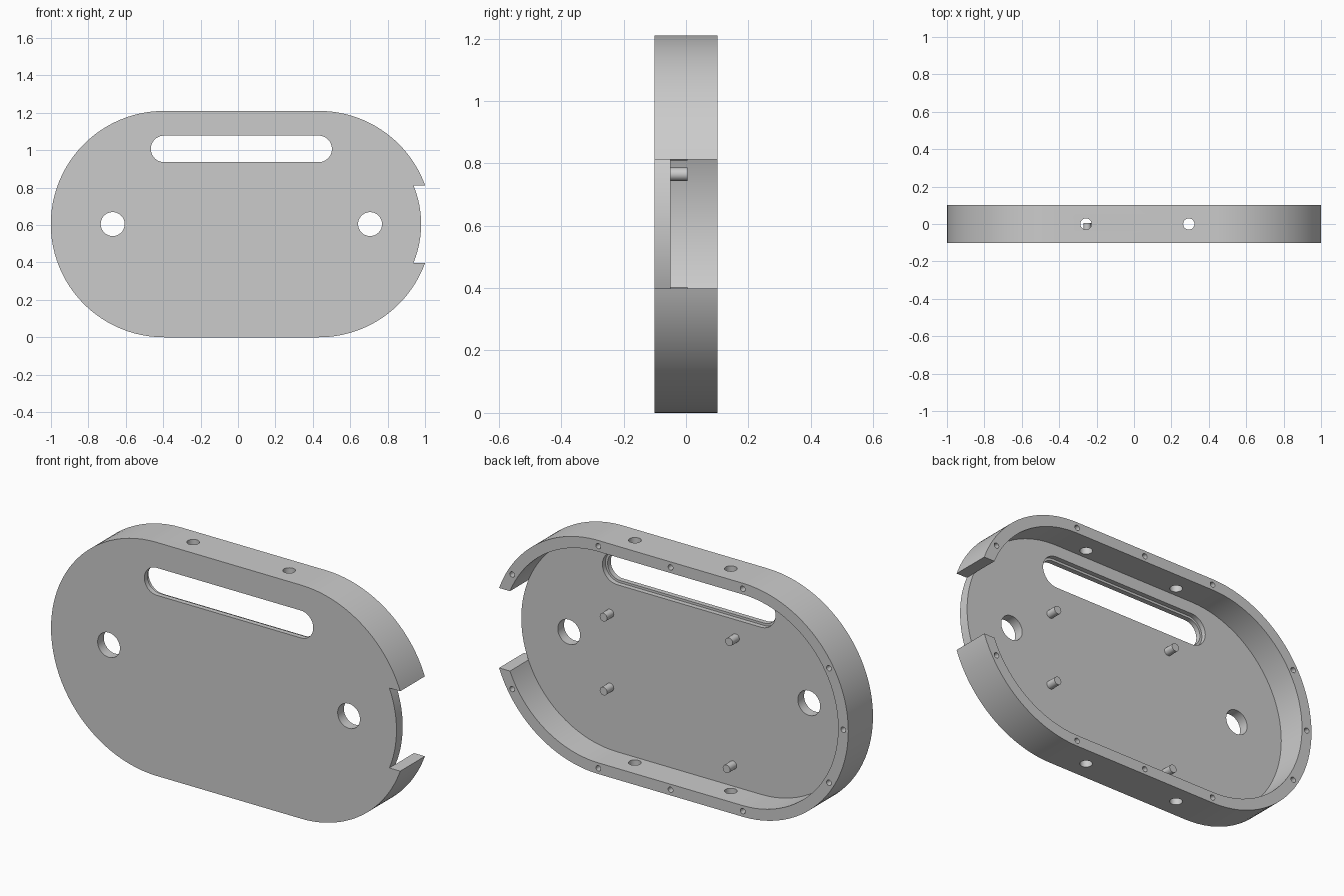
import bpy, bmesh, math
from mathutils import Matrix

cube = bpy.data.objects.get("Cube")
if cube:
    bpy.data.objects.remove(cube, do_unlink=True)

CX, CZ = 0.018, 0.605              # centre of the rounded outline
HALF, R, WALL = 0.414, 0.605, 0.058
FRONT, FLOOR, BACK = -0.101, -0.05, 0.101
NOTCH = 0.207                      # half height of the side opening

grey = bpy.data.materials.new("plain grey")
grey.use_nodes = True
grey.diffuse_color = (0.6, 0.6, 0.6, 1)
grey.node_tree.nodes["Principled BSDF"].inputs["Base Color"].default_value = (0.6, 0.6, 0.6, 1)


def arc(cx, cz, r, a, b, n=48):
    return [(cx + r * math.cos(a + (b - a) * i / n),
             cz + r * math.sin(a + (b - a) * i / n)) for i in range(n + 1)]


def open_outline(r):
    """Stadium outline running around from the top to the bottom of the notch."""
    a, q = math.asin(NOTCH / r), math.pi / 2
    return (arc(CX + HALF, CZ, r, a, q) + arc(CX - HALF, CZ, r, q, 3 * q)
            + arc(CX + HALF, CZ, r, -q, -a))


def slot_outline(cx, cz, half, r):
    q = math.pi / 2
    return arc(cx + half, cz, r, -q, q, 24) + arc(cx - half, cz, r, q, 3 * q, 24)


def finish(bm, name):
    bmesh.ops.recalc_face_normals(bm, faces=bm.faces)
    mesh = bpy.data.meshes.new(name)
    bm.to_mesh(mesh)
    bm.free()
    obj = bpy.data.objects.new(name, mesh)
    bpy.context.collection.objects.link(obj)
    mesh.materials.append(grey)
    return obj


def prism(name, outline, y0, y1):
    bm = bmesh.new()
    face = bm.faces.new([bm.verts.new((x, y0, z)) for x, z in outline])
    out = bmesh.ops.extrude_face_region(bm, geom=[face])
    moved = [v for v in out["geom"] if isinstance(v, bmesh.types.BMVert)]
    bmesh.ops.translate(bm, vec=(0, y1 - y0, 0), verts=moved)
    return finish(bm, name)


def rod(name, x, y, z, r, length, axis="Y", sides=32):
    bm = bmesh.new()
    turn = Matrix.Rotation(math.pi / 2, 4, "X") if axis == "Y" else Matrix()
    bmesh.ops.create_cone(bm, cap_ends=True, segments=sides, radius1=r, radius2=r,
                          depth=length, matrix=Matrix.Translation((x, y, z)) @ turn)
    return finish(bm, name)


def cut(obj, cutters):
    for c in cutters:
        c.hide_render = True
        mod = obj.modifiers.new("cut", "BOOLEAN")
        mod.operation, mod.solver, mod.object = "DIFFERENCE", "EXACT", c
    bpy.context.view_layer.update()
    done = bpy.data.meshes.new_from_object(
        obj.evaluated_get(bpy.context.evaluated_depsgraph_get()))
    obj.modifiers.clear()
    obj.data = done
    for c in cutters:
        bpy.data.objects.remove(c, do_unlink=True)


# Front plate: full outline, stepped in to the inner radius at the notch
inner = R - WALL
tip = math.asin(NOTCH / inner)
plate = prism("front_plate", open_outline(R) + arc(CX + HALF, CZ, inner, -tip, tip, 24),
              FRONT, FLOOR)
cutters = [rod("hole_cutter", CX + s * 0.688, FRONT, CZ, 0.064, 0.4, sides=48) for s in (-1, 1)]
cutters.append(prism("slot_cutter", slot_outline(CX, 1.007, 0.413, 0.071), -0.2, 0))
cutters.append(prism("slot_step_cutter", slot_outline(CX, 1.007, 0.413, 0.083), -0.075, 0))
cut(plate, cutters)

# Side wall: open ring standing behind the plate
wall = prism("side_wall", open_outline(R) + open_outline(inner)[::-1], FLOOR, BACK)
cutters = [rod("cable_hole_cutter", CX + s * 0.275, 0, CZ, 0.03, 2, "Z") for s in (-1, 1)]

# Screw holes around the back rim
mid = R - WALL / 2
spots = [(CX + k * HALF, CZ + s * mid) for k in (-1, 0, 1) for s in (-1, 1)]
for side, angles in ((1, (-31, 31)), (-1, (-31, 0, 31))):
    for deg in angles:
        a = math.radians(deg)
        spots.append((CX + side * (HALF + mid * math.cos(a)), CZ + mid * math.sin(a)))
cutters += [rod("screw_hole_cutter", x, BACK, z, 0.014, 0.16, sides=20) for x, z in spots]
cut(wall, cutters)

# Mounting pins on the inside of the plate
pins = [rod("mounting_pin", x, -0.025, z, 0.021, 0.06, sides=24)
        for x, z in ((0.47, 0.765), (0.47, 0.382), (-0.25, 0.83), (-0.235, 0.168))]

# Smooth the curved walls, keep the edges sharp
bpy.ops.object.select_all(action="DESELECT")
for obj in [plate, wall] + pins:
    obj.select_set(True)
bpy.context.view_layer.objects.active = plate
bpy.ops.object.shade_smooth_by_angle(angle=math.radians(30))
